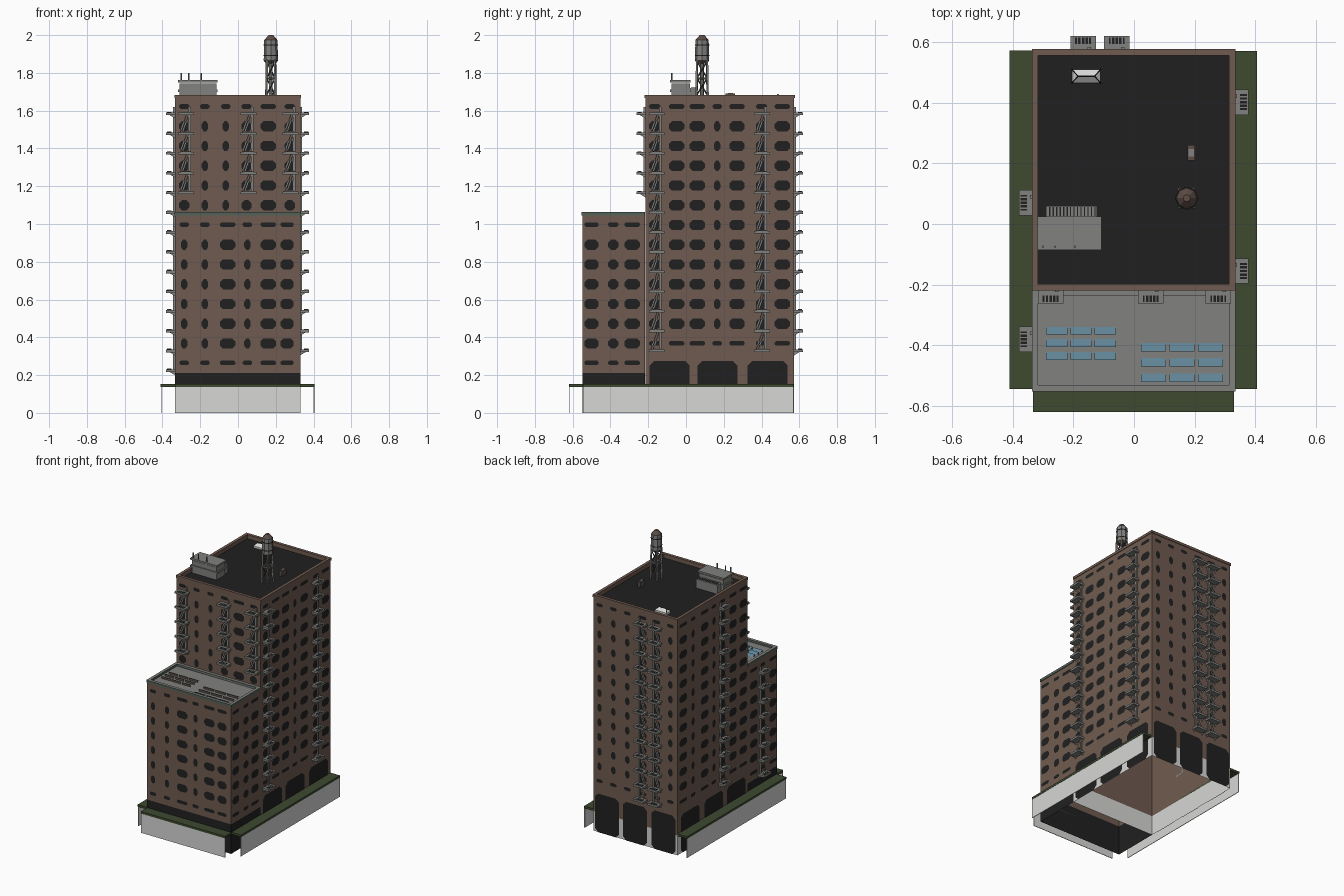
import bpy, bmesh, math
from mathutils import Vector, Matrix

if "Cube" in bpy.data.objects:
    bpy.data.objects.remove(bpy.data.objects["Cube"])

COL = {"brick": (.16, .105, .08), "dark": (.0145, .0145, .0145), "grey": (.22, .22, .21),
       "white": (.68, .68, .67), "hedge_green": (.047, .067, .03), "solar_blue": (.115, .23, .30),
       "copper": (.085, .12, .095), "rust": (.11, .075, .06)}
NAMES = list(COL)
MATS = []
for n, c in COL.items():
    m = bpy.data.materials.new(n)
    m.diffuse_color = (*c, 1)
    m.use_nodes = True
    m.node_tree.nodes["Principled BSDF"].inputs["Base Color"].default_value = m.diffuse_color
    MATS.append(m)
X0, X1, Y0, YM, Y1 = -.333, .330, -.548, -.215, .573
TOP, MID = 1.68, 1.06


def finish(name, bm):
    me = bpy.data.meshes.new(name)
    bm.to_mesh(me)
    bm.free()
    for m in MATS:
        me.materials.append(m)
    ob = bpy.data.objects.new(name, me)
    bpy.context.collection.objects.link(ob)
    return ob


def poly(bm, pts, mat, out=None):
    f = bm.faces.new([bm.verts.new(p) for p in pts])
    f.normal_update()
    if out is not None and f.normal.dot(Vector(out)) < 0:
        f.normal_flip()
    f.material_index = NAMES.index(mat)
    return f


def box(bm, a, b, mat):
    a, b = Vector(a), Vector(b)
    size = Vector(abs(q - p) for p, q in zip(a, b))
    mx = Matrix.Translation((a + b) / 2) @ Matrix.Diagonal((*size, 1))
    vs = bmesh.ops.create_cube(bm, size=1, matrix=mx)["verts"]
    for f in {f for v in vs for f in v.link_faces}:
        f.material_index = NAMES.index(mat)


def strut(bm, p, q, r, mat, r2=None, seg=4):
    p, q = Vector(p), Vector(q)
    d = q - p
    mx = Matrix.Translation((p + q) / 2) @ d.to_track_quat('Z', 'Y').to_matrix().to_4x4()
    vs = bmesh.ops.create_cone(bm, cap_ends=True, segments=seg, radius1=r,
                               radius2=r if r2 is None else r2, depth=d.length, matrix=mx)["verts"]
    for f in {f for v in vs for f in v.link_faces}:
        f.material_index = NAMES.index(mat)


# Wall frames: position along the wall, height, distance out -> world, plus outward direction
WALL = {"front": (lambda u, z, d: (u, YM - d, z), (0, -1, 0)),
        "block_front": (lambda u, z, d: (u, Y0 - d, z), (0, -1, 0)),
        "right": (lambda u, z, d: (X1 + d, u, z), (1, 0, 0)),
        "left": (lambda u, z, d: (X0 - d, u, z), (-1, 0, 0)),
        "back": (lambda u, z, d: (u, Y1 + d, z), (0, 1, 0))}


def pane(bm, wall, u, z, w, h, cut):
    fn, out = WALL[wall]
    a, b = w / 2, h / 2
    c, e = min(cut, a * .6), min(cut, b * .6)
    pts = [(-a, -b + e), (-a + c, -b), (a - c, -b), (a, -b + e),
           (a, b - e), (a - c, b), (-a + c, b), (-a, b - e)]
    poly(bm, [fn(u + p, z + q, .003) for p, q in pts], "dark", out)


def shell(name, y0, y1, top, splits):
    """Open-bottomed walls in height bands, with a recessed roof surrounded by a parapet."""
    bm = bmesh.new()
    for z0, z1, mat in splits:
        for (ax, ay), (bx, by), out in (((X0, y0), (X1, y0), (0, -1, 0)), ((X1, y0), (X1, y1), (1, 0, 0)),
                                        ((X1, y1), (X0, y1), (0, 1, 0)), ((X0, y1), (X0, y0), (-1, 0, 0))):
            poly(bm, [(ax, ay, z0), (bx, by, z0), (bx, by, z1), (ax, ay, z1)], mat, out)
    return finish(name, bm)


def roof(name, y0, y1, top, drop, floor, rim):
    bm = bmesh.new()
    t, o = .017, .004
    poly(bm, [(X0, y0, top - drop), (X1, y0, top - drop), (X1, y1, top - drop), (X0, y1, top - drop)], floor, (0, 0, 1))
    for a, b in (((X0 - o, y0 - o), (X1 + o, y0 + t)), ((X0 - o, y1 - t), (X1 + o, y1 + o)),
                 ((X0 - o, y0 + t), (X0 + t, y1 - t)), ((X1 - t, y0 + t), (X1 + o, y1 - t))):
        box(bm, (*a, top - .014), (*b, top + .004), rim)
    ins = [(X0 + t, y0 + t), (X1 - t, y0 + t), (X1 - t, y1 - t), (X0 + t, y1 - t)]
    for i in range(4):
        (ax, ay), (bx, by) = ins[i], ins[(i + 1) % 4]
        poly(bm, [(ax, ay, top - drop), (bx, by, top - drop), (bx, by, top), (ax, ay, top)],
             "brick" if rim == "brick" else "grey", (-ax - bx, .36 - ay - by if rim == "brick" else -.76 - ay - by, 0))
    if rim == "copper":      # rim is copper on its sides, grey on top
        for f in bm.faces:
            f.normal_update()
            if f.normal.z > .5:
                f.material_index = NAMES.index("grey")
    finish(name, bm)


# Main masses
shell("tower_walls", YM, Y1, TOP, [(0, .14, "white"), (.14, TOP, "brick")])
shell("front_block_walls", Y0, YM - .001, MID, [(0, .21, "dark"), (.21, MID, "brick")])
roof("tower_roof", YM, Y1, TOP, .025, "dark", "brick")
roof("front_block_roof", Y0, YM - .005, MID, .012, "grey", "copper")

# Windows: (position, width) per wall
S, D = .034, .082
SIDE = [(-.165, .06), (-.05, D), (.06, D), (.165, S), (.27, D), (.40, .06), (.51, D)]
LEFT = [(-.165, D), (-.05, D), (.07, .06), (.165, S), (.27, D), (.40, S), (.51, D)]
FRONT = [(-.285, .055), (-.175, S), (-.065, S), (.045, .055), (.16, D), (.275, .055)]
BACK = [(-.28, S), (-.17, .06), (-.06, .06), (.06, S), (.17, S), (.28, S)]
BFRONT = [(-.285, S), (-.175, S), (-.055, D), (.05, S), (.16, D), (.26, .07)]
BSIDE = [(-.50, .075), (-.385, S + .02), (-.285, D)]
STEP = .1045


def windows(name, wall, cols, z, rows, extra):
    bm = bmesh.new()
    for u, w in cols:
        for i in range(rows):
            pane(bm, wall, u, z - STEP * i, w, .054, .016)
        for e in extra:
            pane(bm, wall, u, e, max(w, .05), .024, .008)
    finish(name, bm)


windows("right_windows", "right", SIDE, 1.517, 11, (1.622, .368))
windows("left_windows", "left", LEFT, 1.517, 11, (1.622, .368))
windows("back_windows", "back", BACK, 1.517, 11, (1.622, .368))
windows("front_windows", "front", FRONT, 1.517, 5, (1.622,))
windows("block_front_windows", "block_front", BFRONT, .89, 6, (.997, .265))
windows("block_right_windows", "right", BSIDE, .89, 6, (.997, .265))
windows("block_left_windows", "left", BSIDE, .89, 6, (.997, .265))

# Large ground floor openings
bm = bmesh.new()
for wall, cs in (("right", (-.087, .167, .432)), ("left", (-.087, .167, .432)), ("back", (-.225, 0, .22))):
    for c in cs:
        pane(bm, wall, c, .1375, .213 if wall != "back" else .19, .275, .025)
finish("ground_openings", bm)


# Fire escapes: landings with gratings, brackets, ladders and a standing pipe
def fire_escape(name, wall, u, ztop, n, zpole):
    fn, out = WALL[wall]
    bm = bmesh.new()
    bx = lambda a, b, m: box(bm, fn(*a), fn(*b), m)
    zlow = ztop - STEP * (n - 1)
    for i in range(n):
        z = ztop - STEP * i
        bx((u - .042, z - .007, 0), (u + .042, z + .007, .047), "grey")
        bx((u - .026, z + .006, .02), (u + .026, z + .009, .042), "dark")
        for k in range(4):
            v = u - .018 + .012 * k
            bx((v - .002, z + .006, .02), (v + .002, z + .011, .042), "grey")
        for v in (u - .034, u + .034):
            poly(bm, [fn(v, z - .007, 0), fn(v, z - .007, .028), fn(v, z - .024, 0)], "grey")
        if i < n - 1:
            for s in (-.006, .006):
                poly(bm, [fn(u - .03 + s, z - STEP, .009), fn(u - .025 + s, z - STEP, .009),
                          fn(u + .012 + s, z, .009), fn(u + .007 + s, z, .009)], "grey", out)
    bx((u + .014, zlow, 0), (u + .026, zpole, .01), "grey")
    finish(name, bm)


for i, u in enumerate((-.275, .055, .278)):
    fire_escape(f"front_fire_escape_{i}", "front", u, 1.583, 5, 1.62)
for i, u in enumerate((-.155, .402)):
    fire_escape(f"right_fire_escape_{i}", "right", u, 1.583, 13, 1.62)
for i, u in enumerate((-.168, -.057)):
    fire_escape(f"back_fire_escape_{i}", "back", u, 1.583, 13, 1.62)
fire_escape("left_fire_escape", "left", .07, 1.583, 13, 1.62)
fire_escape("block_left_fire_escape", "left", -.38, .955, 8, .99)

# Planted ledges with white retaining panels
bm = bmesh.new()
for a, b in (((-.41, -.545), (X0, Y1)), ((X1, -.545), (.406, Y1 - .003)), ((X0, -.62), (X1, Y0))):
    box(bm, (*a, .138), (*b, .153), "hedge_green")
finish("planted_ledges", bm)
bm = bmesh.new()
for a, b in (((-.408, -.545), (-.404, Y1)), ((.400, -.545), (.404, Y1 - .003)), ((X0, -.618), (X1, -.614))):
    box(bm, (*a, 0), (*b, .138), "white")
finish("retaining_panels", bm)

# Solar panels, tilted toward the back
bm = bmesh.new()
for xs, ys, w, h in (((-.255, -.175, -.095), (-.352, -.393, -.435), .07, .026),
                     ((.064, .158, .252), (-.407, -.456, -.507), .082, .028)):
    for x in xs:
        for y in ys:
            p = [(x - w / 2, y - h / 2), (x + w / 2, y - h / 2), (x + w / 2, y + h / 2), (x - w / 2, y + h / 2)]
            zz = (1.064, 1.064, 1.051, 1.051)
            poly(bm, [(*q, z) for q, z in zip(p, zz)], "solar_blue", (0, 0, 1))
            poly(bm, [(*q, z - .001) for q, z in zip(p, zz)], "rust", (0, 0, -1))
            poly(bm, [(*p[0], 1.048), (*p[1], 1.048), (*p[1], 1.063), (*p[0], 1.063)], "rust", (0, -1, 0))
finish("solar_panels", bm)

# Rooftop plant room, louvred unit and masts
bm = bmesh.new()
box(bm, (-.310, -.078, 1.655), (-.115, .020, 1.745), "grey")
for z in (1.70, 1.75):
    box(bm, (-.318, -.085, z), (-.108, .025, z + .012), "grey")
box(bm, (-.29, .02, 1.655), (-.122, .06, 1.72), "grey")
for i in range(14):
    x = -.28 + i * .0115
    box(bm, (x, .026, 1.72), (x + .004, .056, 1.722), "dark")
for x in (-.30, -.26, -.195):
    strut(bm, (x, -.075, 1.75), (x, -.075, 1.80), .004, "grey", seg=6)
finish("plant_room", bm)

# Hipped skylight and small hatch
bm = bmesh.new()
box(bm, (-.205, .465, 1.655), (-.110, .51, 1.668), "white")
b = [(-.205, .465, 1.668), (-.11, .465, 1.668), (-.11, .51, 1.668), (-.205, .51, 1.668)]
r = [(-.185, .4875, 1.686), (-.13, .4875, 1.686)]
for p in ([b[0], b[1], r[1], r[0]], [b[2], b[3], r[0], r[1]], [b[1], b[2], r[1]], [b[3], b[0], r[0]]):
    poly(bm, p, "white", (0, 0, 1))
for q in ((b[0], r[0]), (b[3], r[0]), (b[1], r[1]), (b[2], r[1]), (r[0], r[1])):
    strut(bm, *q, .002, "dark")
finish("skylight", bm)
bm = bmesh.new()
box(bm, (.176, .21, 1.655), (.202, .26, 1.69), "rust")
box(bm, (.180, .222, 1.69), (.198, .248, 1.694), "grey")
finish("roof_hatch", bm)

# Water tank on braced legs
bm = bmesh.new()
C = Vector((.174, .085, 0))
at = lambda x, y, z: C + Vector((x, y, z))
strut(bm, at(0, 0, 1.865), at(0, 0, 1.975), .038, "grey", .035, 8)
strut(bm, at(0, 0, 1.975), at(0, 0, 2.0), .034, "rust", .012, 8)
strut(bm, at(0, 0, 1.85), at(0, 0, 1.865), .026, "rust", .038, 8)
for z in (1.89, 1.945):
    strut(bm, at(0, 0, z), at(0, 0, z + .005), .0385, "dark", seg=8)
strut(bm, at(0, 0, 1.655), at(0, 0, 1.86), .010, "grey", seg=6)
L = [(-1, -1), (1, -1), (1, 1), (-1, 1)]
for i, (a, c) in enumerate(L):
    e, g = L[(i + 1) % 4]
    strut(bm, at(a * .024, c * .03, 1.655), at(a * .022, c * .026, 1.87), .007, "grey")
    strut(bm, at(a * .024, c * .03, 1.68), at(e * .022, g * .026, 1.77), .004, "rust")
    strut(bm, at(a * .023, c * .028, 1.77), at(e * .022, g * .026, 1.86), .004, "rust")
    strut(bm, at(a * .023, c * .028, 1.77), at(e * .023, g * .028, 1.77), .005, "grey")
finish("water_tank", bm)
